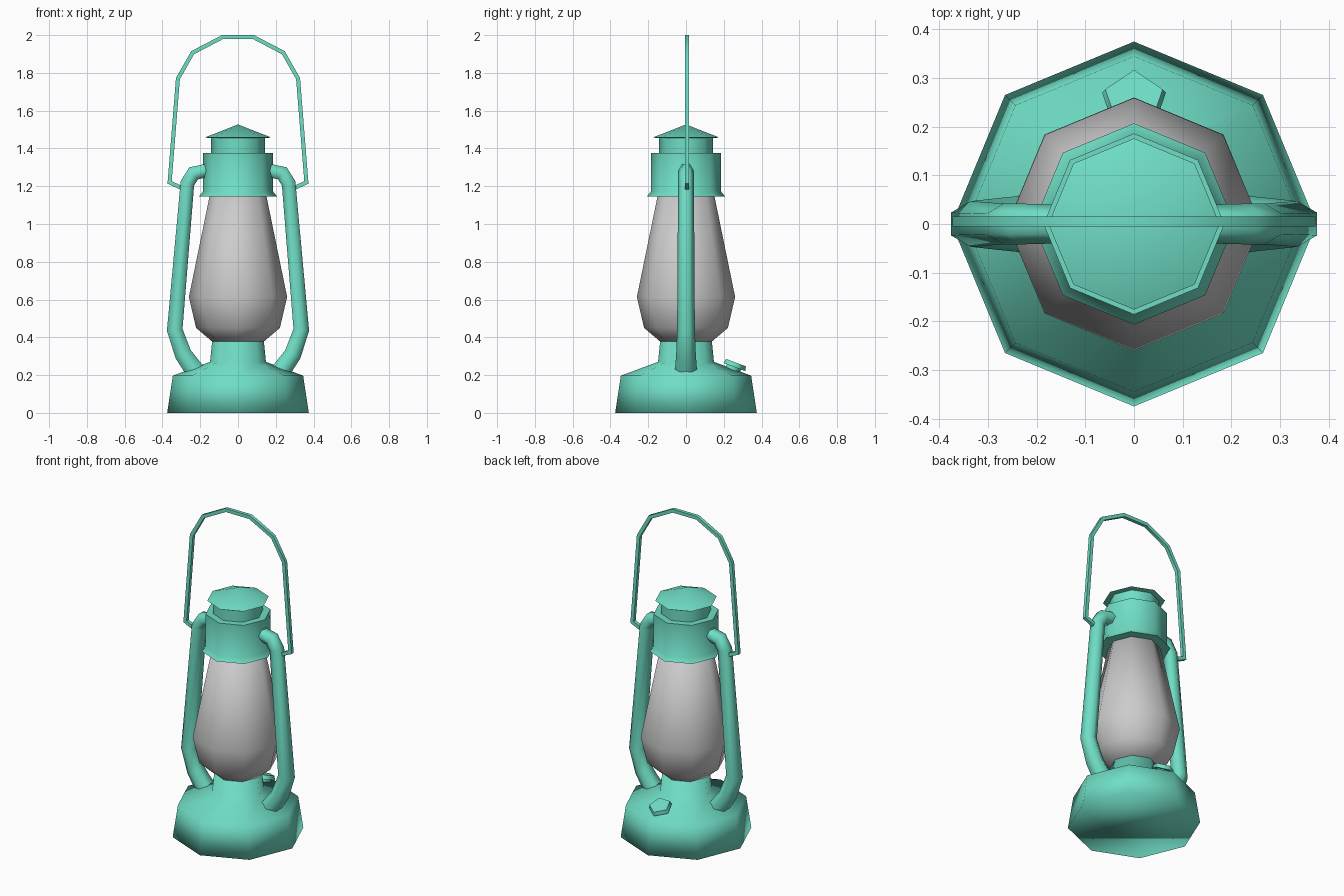
import bpy, bmesh, math
from mathutils import Vector, Matrix

if "Cube" in bpy.data.objects:
    bpy.data.objects.remove(bpy.data.objects["Cube"])

teal = bpy.data.materials.new("teal_paint")
teal.diffuse_color = (0.16, 0.73, 0.56, 1)
teal.use_nodes = True
teal.node_tree.nodes["Principled BSDF"].inputs["Base Color"].default_value = teal.diffuse_color


def finish(name, bm, mat=teal, angle=180):
    bmesh.ops.recalc_face_normals(bm, faces=bm.faces)
    me = bpy.data.meshes.new(name)
    bm.to_mesh(me)
    bm.free()
    ob = bpy.data.objects.new(name, me)
    bpy.context.collection.objects.link(ob)
    if mat:
        me.materials.append(mat)
    bpy.ops.object.select_all(action='DESELECT')
    ob.select_set(True)
    bpy.context.view_layer.objects.active = ob
    bpy.ops.object.shade_smooth_by_angle(angle=math.radians(angle))
    return ob


def skin(bm, rings, caps=True):
    n = len(rings[0])
    for a, b in zip(rings, rings[1:]):
        for i in range(n):
            j = (i + 1) % n
            bm.faces.new((a[i], a[j], b[j], b[i]))
    if caps:
        bm.faces.new(rings[0])
        bm.faces.new(rings[-1])


def lathe(name, profile, sides=8, start=0, caps=True, **kw):
    """Turn (radius, z) points around z; radius 0 at the end makes an apex."""
    bm = bmesh.new()
    rings = []
    for r, z in profile:
        rings.append([bm.verts.new((r * math.cos(start + math.tau * i / sides),
                                    r * math.sin(start + math.tau * i / sides), z))
                      for i in range(sides)])
    skin(bm, rings, caps)
    bmesh.ops.remove_doubles(bm, verts=bm.verts, dist=1e-5)
    return finish(name, bm, **kw)


def tube(name, path, sides, start=0.0, y=0.0, **kw):
    """Tube along (x, z, radius) points in the xz plane, mitred at the bends."""
    pts = [Vector((x, y, z)) for x, z, r in path]
    bm = bmesh.new()
    rings = []
    for k, p in enumerate(pts):
        d0 = (p - pts[max(k - 1, 0)]).normalized()
        d1 = (pts[min(k + 1, len(pts) - 1)] - p).normalized()
        t = (d0 + d1).normalized()
        side = Vector((t.z, 0, -t.x))
        half = d0.angle(d1) / 2 if 0 < k < len(pts) - 1 else 0
        r = path[k][2]
        ring = []
        for i in range(sides):
            a = start + math.tau * i / sides
            ring.append(bm.verts.new(p + side * (r * math.cos(a) / math.cos(half))
                                     + Vector((0, r * math.sin(a), 0))))
        rings.append(ring)
    skin(bm, rings)
    return finish(name, bm, **kw)


# fuel tank with neck
lathe("fuel_tank", [(0.375, 0), (0.345, 0.197), (0.148, 0.27), (0.137, 0.378)])

# glass globe
lathe("glass_globe", [(0.13, 0.372), (0.222, 0.45), (0.26, 0.614), (0.148, 1.16)],
      mat=None)

# collar with flared lower rim, chimney and cone lid
lathe("collar", [(0.145, 1.145), (0.207, 1.145), (0.186, 1.172), (0.186, 1.376),
                 (0.14, 1.376)], angle=60)
lathe("chimney", [(0.143, 1.37), (0.143, 1.455)], caps=False, angle=60)
lathe("lid", [(0.135, 1.453), (0.176, 1.458), (0, 1.527)], angle=60)

# side arms
arm = [(0.215, 0.205, 0.06), (0.29, 0.31, 0.052), (0.335, 0.44, 0.047),
       (0.268, 1.215, 0.042), (0.235, 1.268, 0.042), (0.16, 1.285, 0.04)]
for label, s in (("right", 1), ("left", -1)):
    tube(label + "_arm", [(s * x, z, r) for x, z, r in arm], 6,
         start=math.pi / 6, angle=80)

# wire carrying handle
half = [(0.275, 1.18), (0.362, 1.22), (0.318, 1.77), (0.24, 1.907), (0.083, 1.989)]
path = [(-x, z, 0.015) for x, z in half] + [(x, z, 0.015) for x, z in reversed(half)]
tube("carry_handle", path, 4, start=math.pi / 4, y=0.005, angle=60)

# filler cap, tilted to the slope of the tank
filler = lathe("filler_cap", [(0.045, -0.04), (0.045, 0), (0.069, 0), (0.062, 0.025)],
               sides=5, start=math.pi / 2, angle=75)
filler.data.transform(Matrix.Translation((0, 0.25, 0.245))
                      @ Matrix.Rotation(math.radians(-20.5), 4, 'X'))
